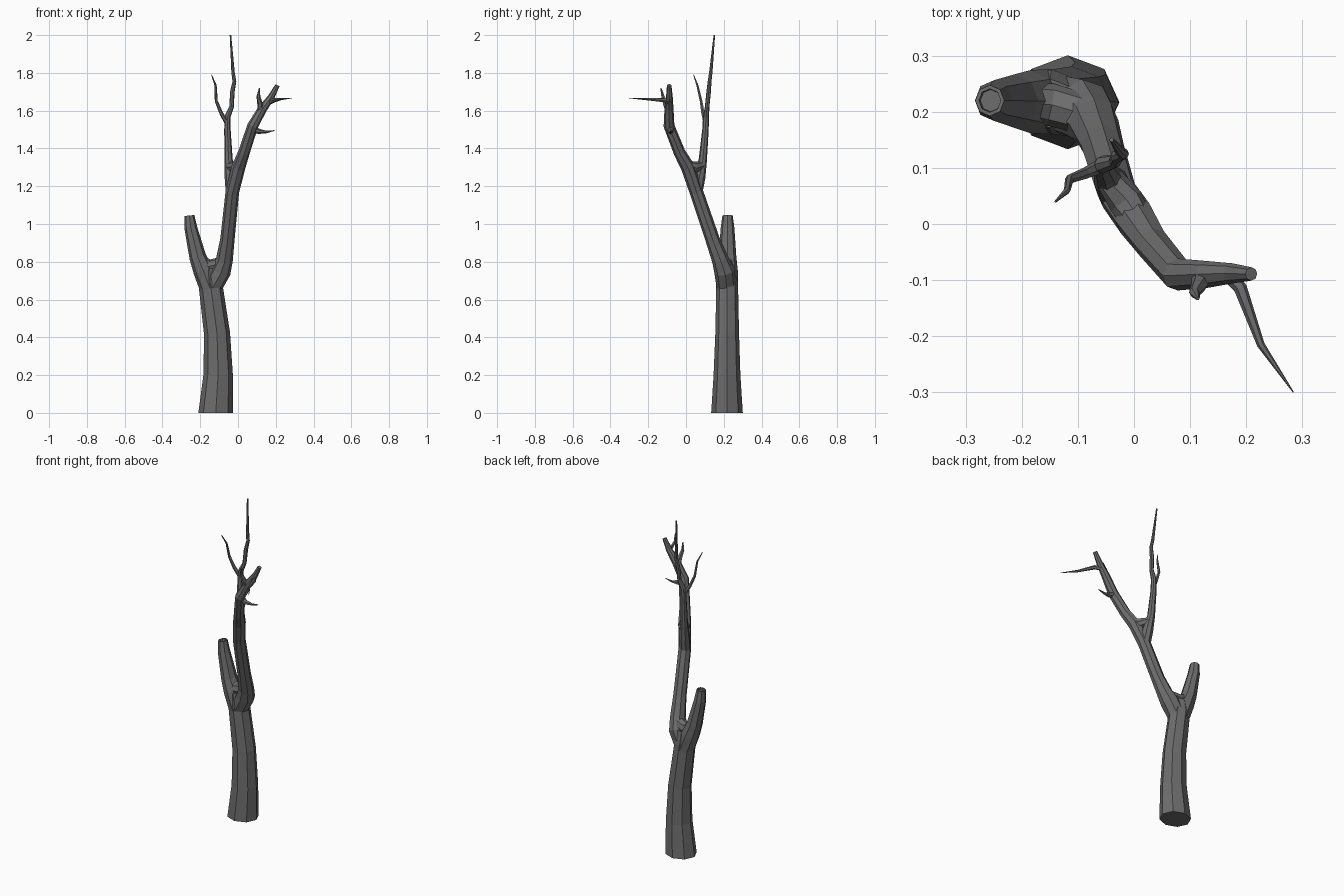
import bpy, bmesh
from mathutils import Vector
from math import cos, sin, tau

bark = bpy.data.materials.new("bark")
bark.diffuse_color = (.15, .15, .15, 1)


def limb(name, pts, sides=8, squash=1.0, flat_base=False, broken=0.0):
    """Faceted tapering tube through (x, y, z, radius) points."""
    pos = [Vector(p[:3]) for p in pts]
    way = (pos[-1] - pos[0]).normalized()
    ref = Vector((1, 0, 0)) if abs(way.x) < 0.8 else Vector((0, 0, 1))
    bm = bmesh.new()
    rings = []
    for i, p in enumerate(pos):
        t = Vector((0, 0, 0))
        if i > 0:
            t += (p - pos[i - 1]).normalized()
        if i < len(pos) - 1:
            t += (pos[i + 1] - p).normalized()
        if flat_base and i == 0:
            t = Vector((0, 0, 1))
        t.normalize()
        u = (ref - t * ref.dot(t)).normalized()
        v = t.cross(u)
        r = pts[i][3]
        rings.append([bm.verts.new(p + u * r * cos(tau * k / sides)
                                   + v * r * squash * sin(tau * k / sides))
                      for k in range(sides)])
    for a, b in zip(rings, rings[1:]):
        for k in range(sides):
            n = (k + 1) % sides
            bm.faces.new((a[k], a[n], b[n], b[k]))
    bm.faces.new(rings[0][::-1])
    cap = bm.faces.new(rings[-1])
    bm.normal_update()
    if broken:
        # hollow snapped end: narrow rim, then a sunken core
        bmesh.ops.inset_region(bm, faces=[cap], thickness=broken * 0.25)
        bmesh.ops.inset_region(bm, faces=[cap], thickness=broken * 0.05, depth=-broken * 0.5)
    me = bpy.data.meshes.new(name)
    bm.to_mesh(me)
    bm.free()
    me.materials.append(bark)
    ob = bpy.data.objects.new(name, me)
    bpy.context.collection.objects.link(ob)
    return ob


# Trunk
limb("trunk", [(-.118, .217, 0, .092), (-.105, .217, .2, .078), (-.111, .218, .42, .069),
               (-.147, .218, .69, .063), (-.15, .215, .765, .048)],
     squash=.91, flat_base=True)

# Snapped left limb
limb("broken_limb", [(-.148, .218, .66, .055), (-.185, .218, .755, .053), (-.213, .219, .825, .045),
                     (-.250, .22, .98, .034), (-.257, .22, 1.045, .026)], squash=1.06, broken=.026)

# Main limb leaning forward and right
limb("main_limb", [(-.140, .215, .66, .052), (-.092, .204, .75, .055), (-.072, .182, .81, .045),
                   (-.056, .140, .92, .038), (-.030, .055, 1.17, .036), (.002, .01, 1.30, .037),
                   (.032, -.035, 1.38, .031), (.078, -.090, 1.52, .029), (.130, -.090, 1.61, .024),
                   (.175, -.088, 1.67, .018), (.209, -.089, 1.735, .012)])

# Upright limb from the second fork
limb("upper_limb", [(-.032, .055, 1.17, .033), (-.039, .071, 1.25, .032), (-.050, .089, 1.34, .022),
                    (-.056, .103, 1.50, .017), (-.055, .106, 1.57, .016), (-.034, .112, 1.62, .012),
                    (-.030, .120, 1.70, .012), (-.019, .125, 1.755, .010), (-.026, .131, 1.80, .009),
                    (-.040, .150, 2.0, .004)])

# Saddles of wood bridging the two forks
limb("lower_saddle", [(-.205, .218, .80, .034), (-.150, .213, .775, .038), (-.085, .195, .79, .036)])
limb("upper_saddle", [(-.044, .080, 1.305, .025), (-.014, .040, 1.298, .032),
                      (.010, .000, 1.315, .026)])

# Twigs
twigs = {
    "left_twig": [(-.056, .105, 1.53, .013), (-.088, .090, 1.585, .010), (-.115, .080, 1.65, .008),
                  (-.119, .060, 1.735, .006), (-.140, .040, 1.79, .002)],
    "upright_twig": [(.120, -.090, 1.585, .018), (.117, -.108, 1.635, .015),
                     (.108, -.122, 1.675, .010), (.114, -.133, 1.72, .003)],
    "front_spike": [(.165, -.085, 1.645, .014), (.190, -.115, 1.655, .012),
                    (.226, -.215, 1.662, .007), (.284, -.300, 1.666, .001)],
    "side_twig": [(.070, -.082, 1.51, .022), (.110, -.082, 1.49, .014),
                  (.150, -.080, 1.487, .007), (.194, -.078, 1.495, .002)],
}
for name, pts in twigs.items():
    limb(name, pts, sides=6)
